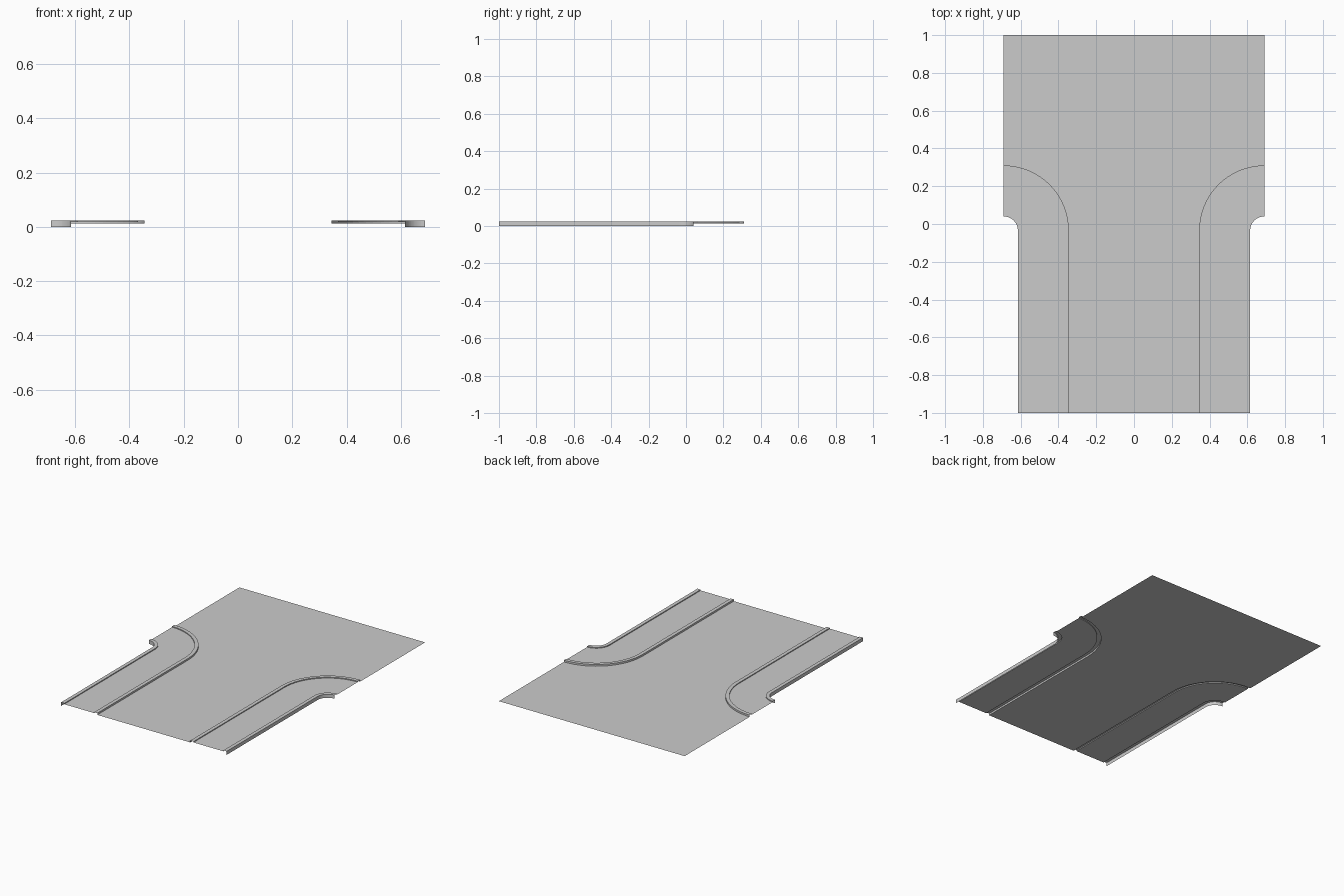
import bpy, bmesh, math

cube = bpy.data.objects.get("Cube")
if cube:
    bpy.data.objects.remove(cube)

HALF, FRONT, BACK = 0.69, -1.0, 1.0
BEND = -0.035            # y where the straight kerbs start to curve
INNER, OUTER = 0.345, 0.075   # bend radii of the road side and the far side
ROAD, PAVE, KERB, LIP = 0.012, 0.018, 0.024, 0.024
STEPS = 16

grey = bpy.data.materials.new("pavement grey")
grey.use_nodes = True
colour = (0.6, 0.6, 0.6, 1)
grey.diffuse_color = colour
grey.node_tree.nodes["Principled BSDF"].inputs["Base Color"].default_value = colour


def path(radius, side):
    """Straight run from the front, then a quarter turn out to the side."""
    points = [(side * (HALF - radius), FRONT)]
    for i in range(STEPS + 1):
        a = math.pi / 2 * i / STEPS
        points.append((side * (HALF - radius * math.cos(a)),
                       BEND + radius * math.sin(a)))
    return points


def finish(name, bm):
    mesh = bpy.data.meshes.new(name)
    bm.to_mesh(mesh)
    bm.free()
    mesh.materials.append(grey)
    obj = bpy.data.objects.new(name, mesh)
    bpy.context.collection.objects.link(obj)


def sweep(name, profile, side):
    """Open shell: a (radius, height) profile carried along the path."""
    bm = bmesh.new()
    rows = [[bm.verts.new((x, y, z)) for x, y in path(r, side)]
            for r, z in profile]
    for a, b in zip(rows, rows[1:]):
        for i in range(len(a) - 1):
            quad = [a[i], a[i + 1], b[i + 1], b[i]]
            bm.faces.new(quad if side > 0 else quad[::-1])
    finish(name, bm)


# Raised walkways with a lipped kerb along both edges
for label, side in (("left", 1), ("right", -1)):
    sweep(label + "_outer_kerb", [(OUTER, 0), (OUTER, KERB),
                                  (OUTER + LIP, KERB), (OUTER + LIP, PAVE)], side)
    sweep(label + "_walkway", [(OUTER + LIP, PAVE), (INNER - LIP, PAVE)], side)
    sweep(label + "_inner_kerb", [(INNER - LIP, PAVE), (INNER - LIP, KERB),
                                  (INNER, KERB), (INNER, ROAD)], side)

# Flat road between the kerbs, widening to full width at the back
bm = bmesh.new()
rows = [[bm.verts.new((x, y, ROAD)) for x, y in path(INNER, s)] for s in (-1, 1)]
rows = [row + [bm.verts.new((s * HALF, BACK, ROAD))] for row, s in zip(rows, (-1, 1))]
for i in range(len(rows[0]) - 1):
    bm.faces.new([rows[0][i], rows[1][i], rows[1][i + 1], rows[0][i + 1]])
finish("road", bm)
